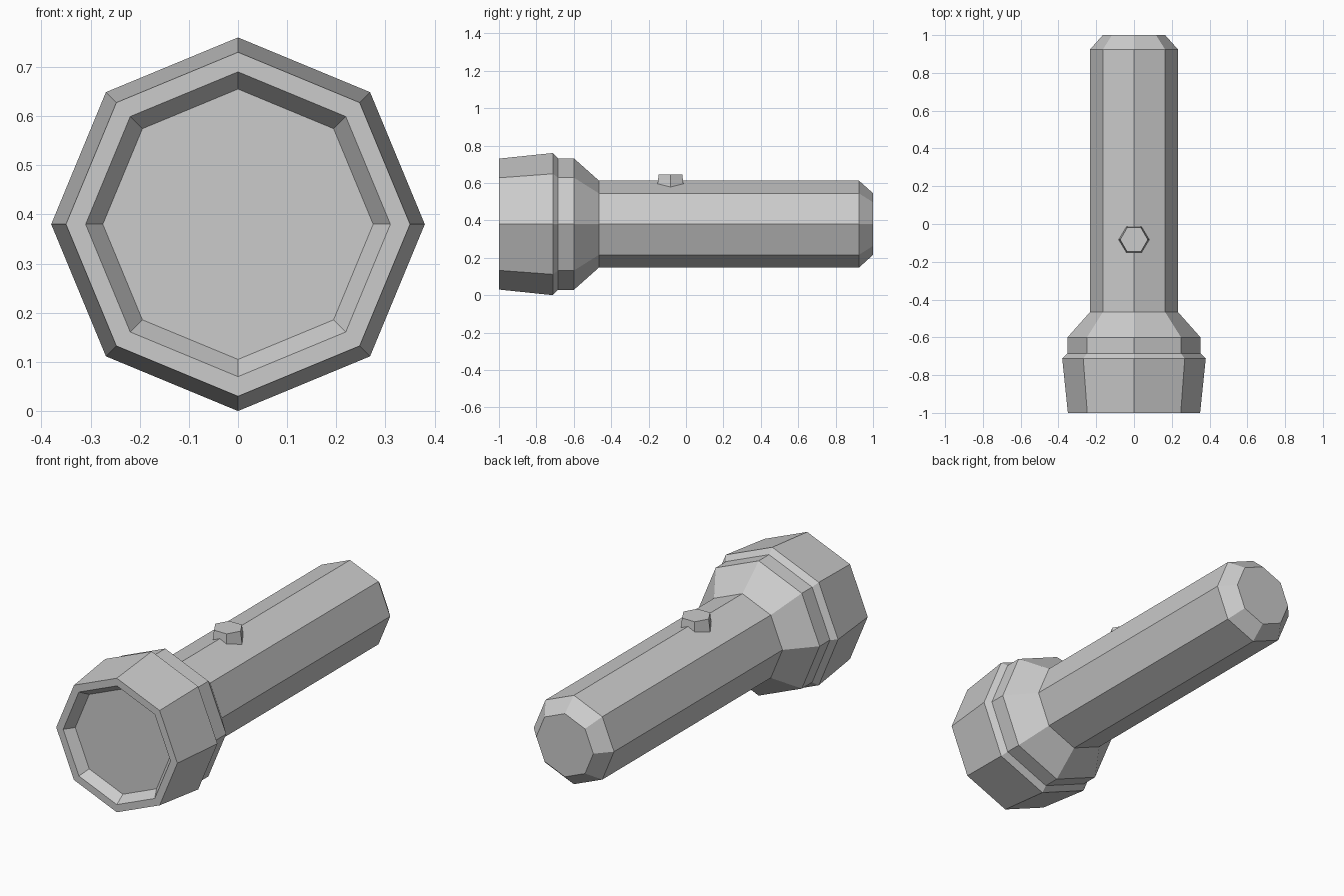
import bpy, bmesh, math

if "Cube" in bpy.data.objects:
    bpy.data.objects.remove(bpy.data.objects["Cube"])

AXIS_Z = 0.38


def lathe(name, profile, sides=8):
    """Revolve (radius, y) points round the long axis and cap both ends."""
    bm = bmesh.new()
    rings = []
    for r, y in profile:
        ring = []
        for i in range(sides):
            a = 2 * math.pi * i / sides
            ring.append(bm.verts.new((r * math.cos(a), y, AXIS_Z + r * math.sin(a))))
        rings.append(ring)
    for a, b in zip(rings, rings[1:]):
        for i in range(sides):
            j = (i + 1) % sides
            bm.faces.new((a[i], a[j], b[j], b[i]))
    bm.faces.new(rings[0])
    bm.faces.new(rings[-1])
    bmesh.ops.recalc_face_normals(bm, faces=bm.faces)
    mesh = bpy.data.meshes.new(name)
    bm.to_mesh(mesh)
    bm.free()
    obj = bpy.data.objects.new(name, mesh)
    bpy.context.collection.objects.link(obj)
    return obj


# Torch body: recessed lens, rim, flared head, collar, neck, handle, bevelled tail
lathe("torch_body", [
    (0.275, -0.95), (0.31, -1.0), (0.35, -1.0), (0.38, -0.712),
    (0.352, -0.685), (0.352, -0.60), (0.232, -0.465),
    (0.232, 0.925), (0.165, 1.0),
])

# Hexagonal push button, sunk into the top ridge of the handle
bpy.ops.mesh.primitive_cone_add(vertices=6, radius1=0.084, radius2=0.073, depth=0.085,
                                location=(0, -0.083, 0.6025),
                                rotation=(0, 0, math.radians(30)))
bpy.context.object.name = "switch_button"
